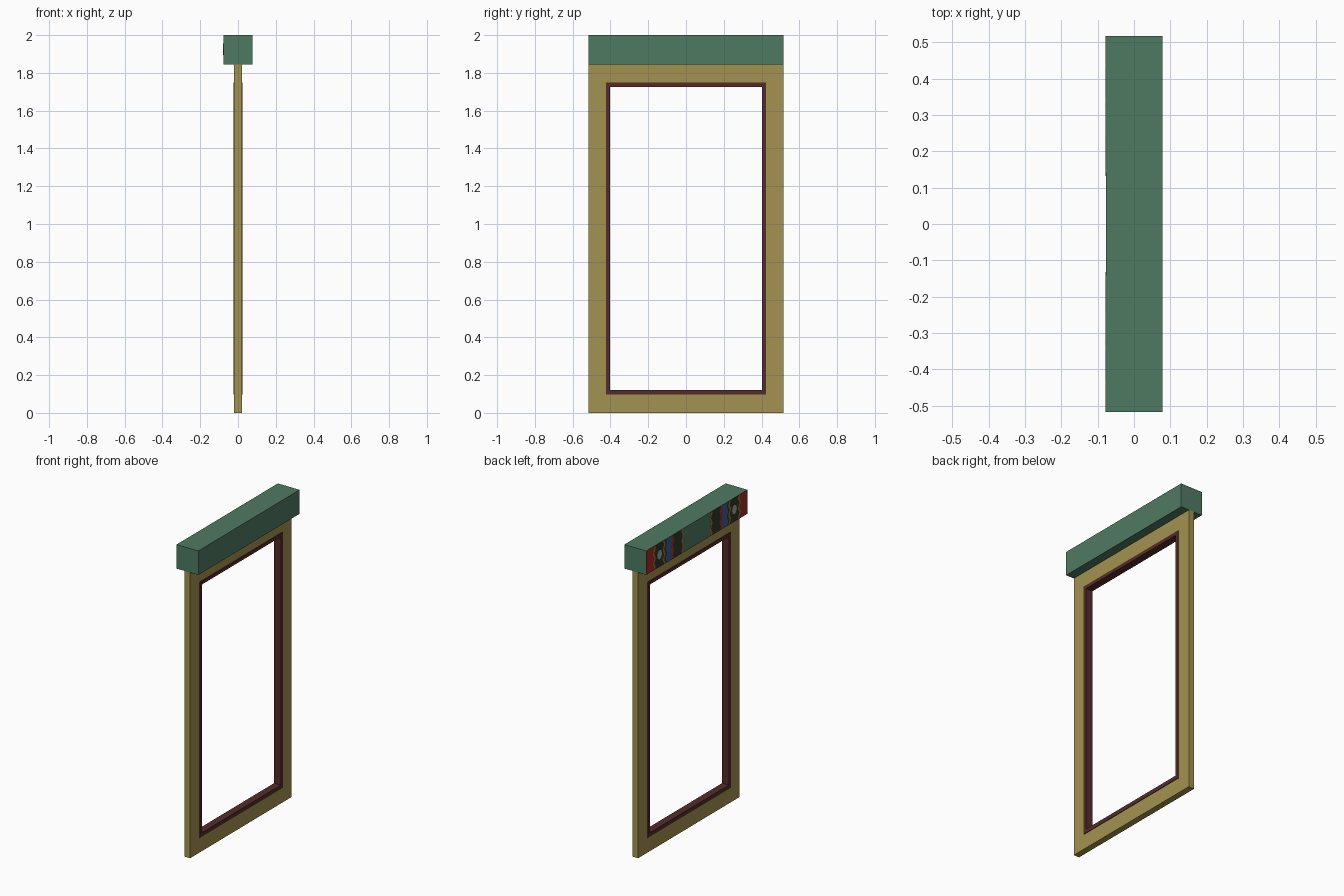
import bpy, bmesh, math

if "Cube" in bpy.data.objects:
    bpy.data.objects.remove(bpy.data.objects["Cube"])


def material(name, rgb):
    """Flat colour given as sRGB 0-255, stored as linear."""
    lin = [((c / 255 + 0.055) / 1.055) ** 2.4 for c in rgb]
    m = bpy.data.materials.new(name)
    m.diffuse_color = (*lin, 1)
    m.use_nodes = True
    m.node_tree.nodes["Principled BSDF"].inputs["Base Color"].default_value = m.diffuse_color
    return m


GREEN = material("header green", (79, 122, 98))
TAN = material("frame tan", (164, 146, 80))
BROWN = material("trim brown", (84, 44, 42))
RED = material("painted red", (165, 45, 34))
ORANGE = material("painted orange", (170, 110, 35))
BLUE = material("painted blue", (62, 92, 150))
GREY = material("painted grey", (165, 165, 165))
DARK = material("painted dark", (50, 54, 42))


def finish(name, bm, mat):
    bmesh.ops.recalc_face_normals(bm, faces=bm.faces)
    me = bpy.data.meshes.new(name)
    bm.to_mesh(me)
    bm.free()
    me.materials.append(mat)
    ob = bpy.data.objects.new(name, me)
    bpy.context.collection.objects.link(ob)
    return ob


def box(name, lo, hi, mat):
    bm = bmesh.new()
    bmesh.ops.create_cube(bm, size=1)
    for v in bm.verts:
        v.co = [(l + h) / 2 + c * (h - l) for l, h, c in zip(lo, hi, v.co)]
    return finish(name, bm, mat)


def ring(name, outer, inner, depth, mat):
    """Rectangular picture frame in the y-z plane; rects are (half width, z0, z1)."""
    bm = bmesh.new()
    loops = []
    for w, z0, z1 in (outer, inner):
        for x in (-depth, depth):
            loops.append([bm.verts.new((x, y, z)) for y, z in
                          ((-w, z0), (w, z0), (w, z1), (-w, z1))])
    ob, of, ib, inf = loops
    for a, b in ((ob, of), (of, inf), (inf, ib), (ib, ob)):
        for i in range(4):
            j = (i + 1) % 4
            bm.faces.new((a[i], a[j], b[j], b[i]))
    return finish(name, bm, mat)


# Door frame, inner trim and header box
ring("door_frame", (0.517, 0, 1.845), (0.42, 0.10, 1.745), 0.02, TAN)
ring("inner_trim", (0.423, 0.097, 1.748), (0.403, 0.122, 1.725), 0.024, BROWN)
box("header", (-0.077, -0.517, 1.845), (0.078, 0.517, 2.0), GREEN)

# Painted wavy bands at both ends of the header's -x face
Z0, Z1, X = 1.846, 1.999, -0.078


def plate(name, points, mat):
    """Thin plate on the header from a y-z outline."""
    bm = bmesh.new()
    front = [bm.verts.new((X, y, z)) for y, z in points]
    back = [bm.verts.new((X + 0.001, y, z)) for y, z in points]
    n = len(points)
    bm.faces.new(front)
    for i in range(n):
        j = (i + 1) % n
        bm.faces.new((front[i], back[i], back[j], front[j]))
    return finish(name, bm, mat)


def wave(d, t):
    """Wobble a band edge; the outermost edge stays straight."""
    return d + (0.007 * math.sin(t * 15 + d * 9) if d > 0 else 0)


BANDS = [(0.0, 0.075, RED), (0.075, 0.09, ORANGE), (0.09, 0.175, DARK),
         (0.175, 0.19, ORANGE), (0.19, 0.205, DARK), (0.205, 0.26, BLUE),
         (0.26, 0.28, RED), (0.28, 0.365, DARK), (0.365, 0.378, ORANGE)]
STEPS = [i / 14 for i in range(15)]

for side, label in ((1, "left"), (-1, "right")):
    for k, (d0, d1, mat) in enumerate(BANDS):
        up = [(side * (0.517 - wave(d0, t)), Z0 + t * (Z1 - Z0)) for t in STEPS]
        down = [(side * (0.517 - wave(d1, t)), Z0 + t * (Z1 - Z0)) for t in reversed(STEPS)]
        plate(f"painted_band_{label}_{k}", up + down, mat)
    # Grey spot on the dark band
    X -= 0.0008
    plate(f"painted_spot_{label}",
          [(side * 0.382 + 0.024 * math.cos(a * math.pi / 6),
            1.925 + 0.03 * math.sin(a * math.pi / 6)) for a in range(12)], GREY)
    X += 0.0008
